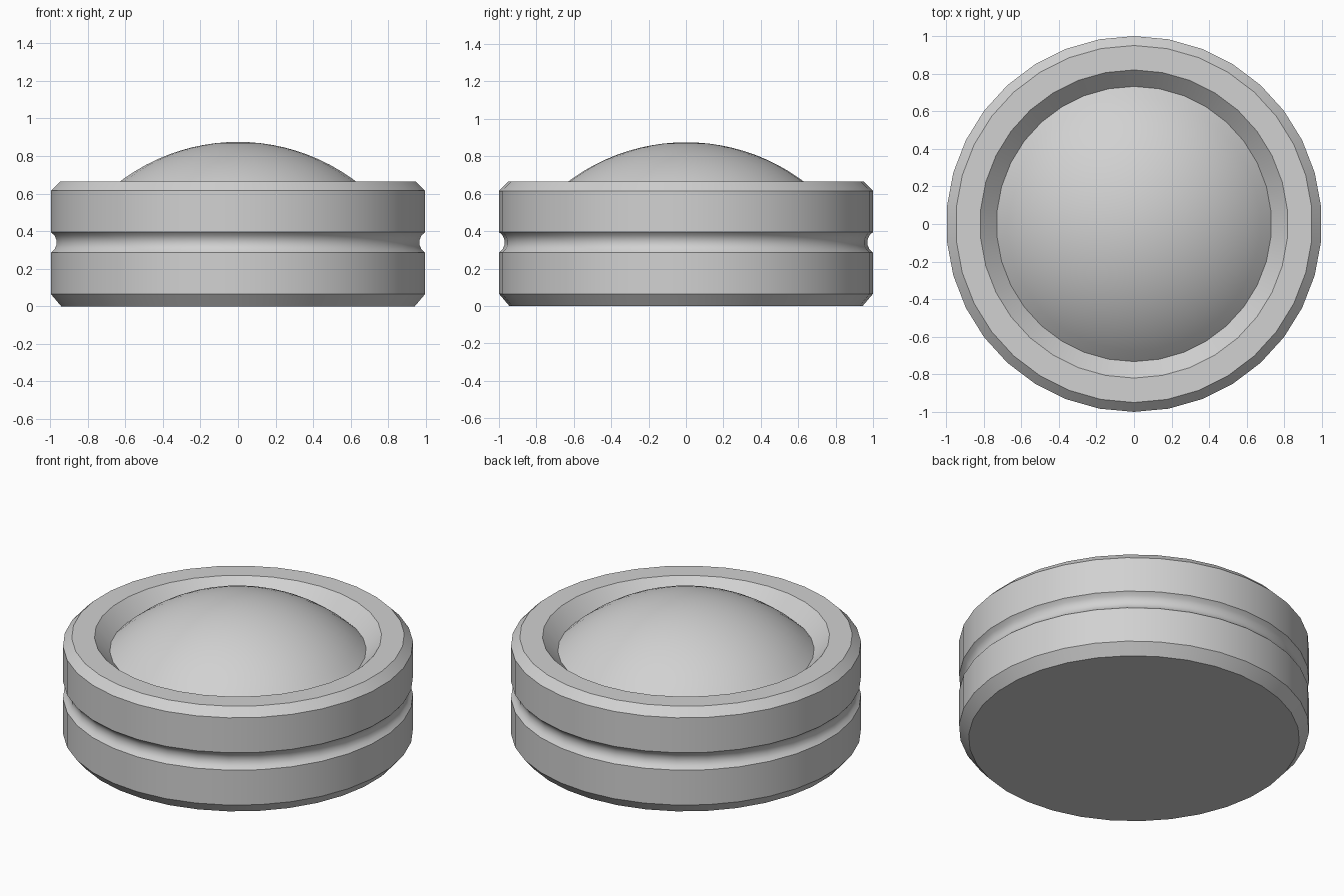
import bpy, bmesh
from math import sin, cos, pi, radians, sqrt, asin

SIDES = 34

cube = bpy.data.objects.get("Cube")
if cube:
    bpy.data.objects.remove(cube, do_unlink=True)

# Single plain grey
grey = bpy.data.materials.new("light_grey")
grey.use_nodes = True
colour = (0.64, 0.64, 0.64, 1)
grey.diffuse_color = colour
grey.node_tree.nodes["Principled BSDF"].inputs["Base Color"].default_value = colour


def lathe(name, profile, smooth_angle):
    """Turn a (radius, height) profile, listed bottom to top, around z."""
    bm = bmesh.new()
    rings = []
    for r, z in profile:
        if r < 1e-5:
            rings.append([bm.verts.new((0, 0, z))] * SIDES)
        else:
            rings.append([bm.verts.new((r * sin(2 * pi * i / SIDES),
                                        -r * cos(2 * pi * i / SIDES), z))
                          for i in range(SIDES)])
    for low, high in zip(rings, rings[1:]):
        for i in range(SIDES):
            j = (i + 1) % SIDES
            corners = [low[i], low[j], high[j], high[i]]
            bm.faces.new(list(dict.fromkeys(corners)))
    if profile[0][0] > 0.9:
        bm.faces.new(rings[0][::-1])
    mesh = bpy.data.meshes.new(name)
    bm.to_mesh(mesh)
    bm.free()
    mesh.materials.append(grey)
    obj = bpy.data.objects.new(name, mesh)
    bpy.context.collection.objects.link(obj)
    bpy.ops.object.select_all(action="DESELECT")
    obj.select_set(True)
    bpy.context.view_layer.objects.active = obj
    bpy.ops.object.shade_smooth_by_angle(angle=radians(smooth_angle))
    return obj


# Housing: chamfered drum with a rounded groove and a sloping recess
mid, half, depth = 0.34, 0.055, 0.031
radius = (half ** 2 + depth ** 2) / (2 * depth)
sweep = asin(half / radius)
groove = []
for k in range(6):
    a = sweep * (k / 2.5 - 1)
    groove.append((1 - depth + radius - radius * cos(a), mid + radius * sin(a)))
housing = lathe("housing",
                [(0.945, 0), (1, 0.065)] + groove +
                [(1, 0.615), (0.95, 0.665), (0.82, 0.665), (0.73, 0.575)], 33)

# Dome: shallow spherical cap seated in the recess
cap_radius, top = 1.05, 0.875
dome_profile = []
for k in range(13):
    r = 0.735 * (1 - k / 12)
    dome_profile.append((r, top - cap_radius + sqrt(cap_radius ** 2 - r * r)))
dome = lathe("dome", dome_profile, 33)
